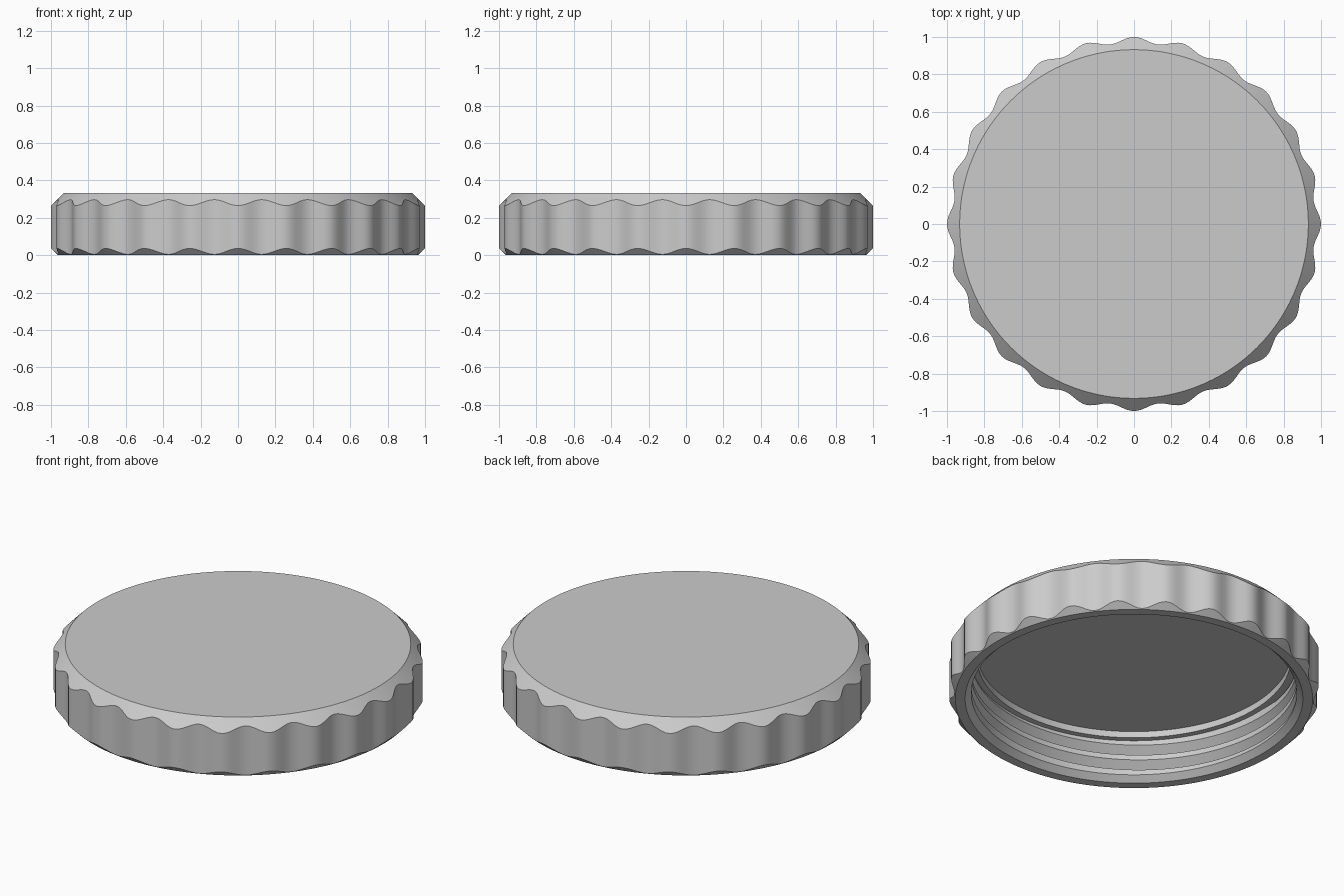
import bpy, bmesh, math

cube = bpy.data.objects.get("Cube")
if cube:
    bpy.data.objects.remove(cube, do_unlink=True)

LOBES = 24
COLUMNS = LOBES * 12
HEIGHT = 0.333
TOP_R, BASE_R = 0.932, 0.964        # flat top and bottom rim
MOUTH_R, BORE_R, SEAT_R = 0.911, 0.878, 0.845
THREAD_LOW, THREAD_HIGH, CEILING = 0.033, 0.245, 0.283
PITCH, DEPTH = 0.092, 0.04
# One thread turn: (rise, groove depth) from crest through groove
THREAD = [(0, 0), (0.03, 0), (0.04, DEPTH), (0.052, DEPTH)]


def outer_radius(a):
    """Scalloped grip."""
    return 0.984 + 0.016 * math.cos(LOBES * a)


def thread_points(a):
    """Slice of the screw thread, rising with the angle."""
    points = []
    lead = a / math.tau - 0.625
    for turn in range(-1, 5):
        for rise, depth in THREAD:
            z = THREAD_LOW + PITCH * (lead + turn) + rise
            z = min(max(z, THREAD_LOW), THREAD_HIGH)
            fade = min(1, (z - THREAD_LOW) / 0.012, (THREAD_HIGH - z) / 0.012)
            points.append((BORE_R + depth * fade, z))
    return points


def section(a):
    """Radius and height from the top edge round to the ceiling."""
    r = outer_radius(a)
    return ([(TOP_R, HEIGHT), (r, HEIGHT - (r - TOP_R)), (r, r - BASE_R),
             (BASE_R, 0), (MOUTH_R, 0), (BORE_R, THREAD_LOW)]
            + thread_points(a)
            + [(BORE_R, THREAD_HIGH), (SEAT_R, THREAD_HIGH), (SEAT_R, CEILING)])


# Lid surface: turn the section round the axis
bm = bmesh.new()
columns = []
for i in range(COLUMNS + 1):
    a = math.tau * i / COLUMNS
    columns.append([bm.verts.new((r * math.cos(a), r * math.sin(a), z))
                    for r, z in section(a)])
for left, right in zip(columns, columns[1:]):
    for k in range(len(left) - 1):
        bm.faces.new((left[k], right[k], right[k + 1], left[k + 1]))

# Flat top and ceiling
for row in (0, -1):
    bm.faces.new([c[row] for c in columns[:-1]])

bmesh.ops.remove_doubles(bm, verts=bm.verts, dist=0.00002)
bmesh.ops.recalc_face_normals(bm, faces=bm.faces)
mesh = bpy.data.meshes.new("screw_lid")
bm.to_mesh(mesh)
bm.free()

lid = bpy.data.objects.new("screw_lid", mesh)
bpy.context.collection.objects.link(lid)

# Plain grey plastic
grey = bpy.data.materials.new("light_grey")
grey.use_nodes = True
colour = (0.6, 0.6, 0.6, 1)
grey.diffuse_color = colour
grey.node_tree.nodes["Principled BSDF"].inputs["Base Color"].default_value = colour
mesh.materials.append(grey)

bpy.ops.object.select_all(action='DESELECT')
lid.select_set(True)
bpy.context.view_layer.objects.active = lid
bpy.ops.object.shade_smooth_by_angle(angle=math.radians(30))
